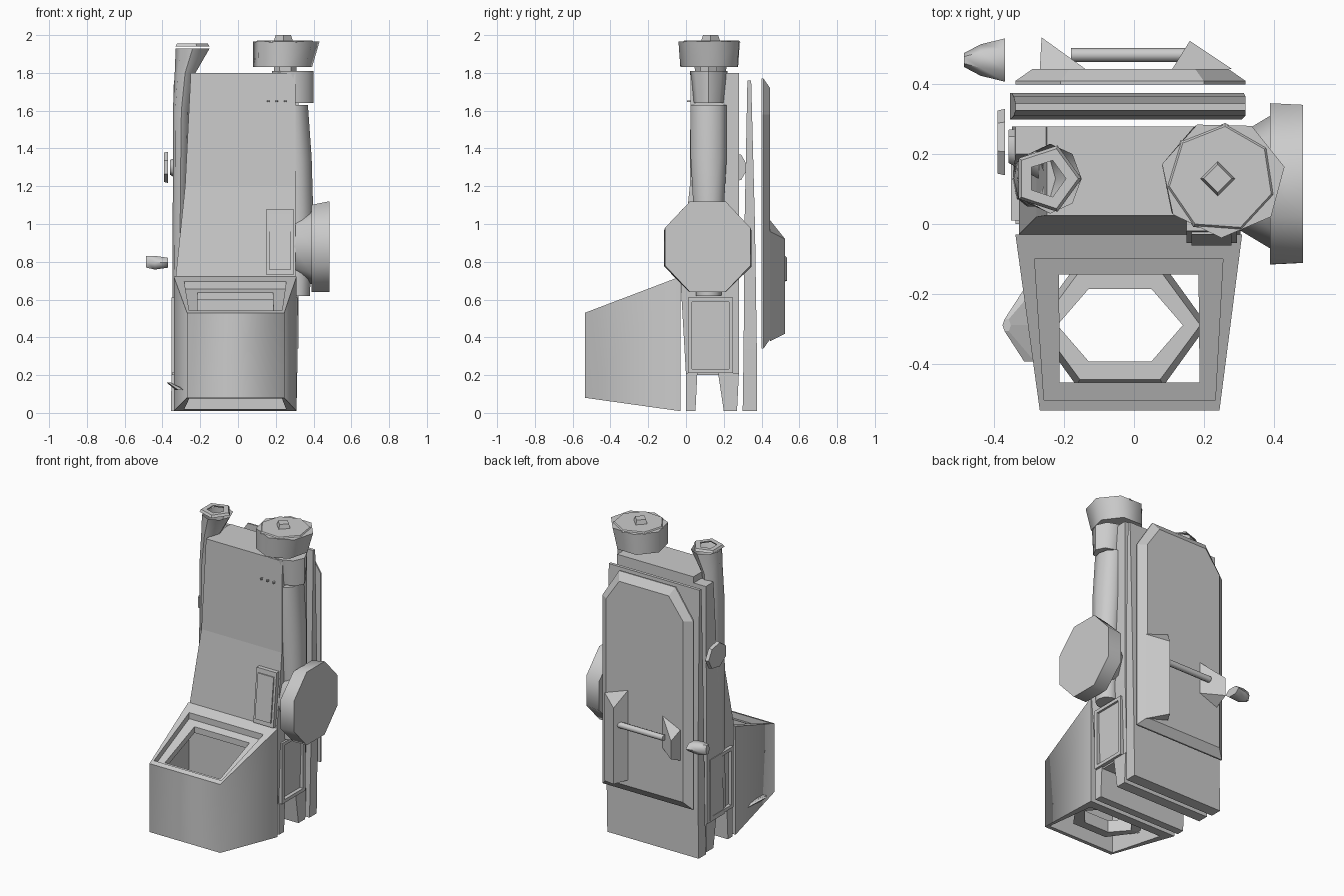
import bpy, bmesh, math
from mathutils import Vector


def finish(name, bm, smooth=0):
    bmesh.ops.recalc_face_normals(bm, faces=bm.faces[:])
    me = bpy.data.meshes.new(name)
    bm.to_mesh(me)
    bm.free()
    ob = bpy.data.objects.new(name, me)
    bpy.context.collection.objects.link(ob)
    if smooth:
        bpy.ops.object.select_all(action='DESELECT')
        ob.select_set(True)
        bpy.context.view_layer.objects.active = ob
        bpy.ops.object.shade_smooth_by_angle(angle=math.radians(smooth))
    return ob


def loft(name, rings, caps=True, closed=False, smooth=0):
    """Skin a list of equal-length point rings."""
    bm = bmesh.new()
    vs = [[bm.verts.new(p) for p in r] for r in rings]
    n = len(vs[0])
    pairs = list(zip(vs, vs[1:])) + ([(vs[-1], vs[0])] if closed else [])
    for a, b in pairs:
        for i in range(n):
            j = (i + 1) % n
            bm.faces.new((a[i], a[j], b[j], b[i]))
    if caps and not closed:
        bm.faces.new(vs[0])
        bm.faces.new(vs[-1])
    return finish(name, bm, smooth)


def rect(x0, x1, y0, y1, z):
    return [(x0, y0, z), (x1, y0, z), (x1, y1, z), (x0, y1, z)]


def box(name, x0, x1, y0, y1, z0, z1):
    return loft(name, [rect(x0, x1, y0, y1, z0), rect(x0, x1, y0, y1, z1)])


def circ(c, rx, ry, n=8, axis='z', turn=0.0):
    out = []
    for i in range(n):
        a = turn + math.tau * i / n
        u, v = rx * math.cos(a), ry * math.sin(a)
        d = (u, v, 0) if axis == 'z' else (0, u, v)
        out.append(Vector(c) + Vector(d))
    return out


def frame(name, x0, x1, ya, yb, za, zb, t):
    """Rectangular frame lying on a side wall."""
    def r(x, m):
        return [(x, ya + m, za + m), (x, yb - m, za + m), (x, yb - m, zb - m), (x, ya + m, zb - m)]
    return loft(name, [r(x0, 0), r(x1, 0), r(x1, t), r(x0, t)], closed=True)


# Main cabinet, its front flaring out toward the hopper
loft("cabinet", [
    rect(-0.33, 0.29, 0.0, 0.28, 0.20),
    rect(-0.33, 0.305, -0.03, 0.28, 0.72),
    rect(-0.28, 0.305, 0.02, 0.28, 1.20),
    rect(-0.25, 0.305, 0.025, 0.28, 1.80)])
loft("left_side_panel", [rect(-0.35, -0.27, 0.10, 0.28, 0.20),
                         rect(-0.34, -0.25, 0.20, 0.28, 1.76)])

# Feet rails below the cabinet
loft("rear_foot", [rect(-0.34, 0.30, 0.20, 0.27, 0.01), rect(-0.34, 0.30, 0.17, 0.28, 0.21)])
loft("front_foot", [rect(-0.34, 0.30, 0.0, 0.05, 0.01), rect(-0.34, 0.30, 0.0, 0.06, 0.21)])

# Hopper: tapered open shell with a stepped rim above and below
def hopper_ring(m, top, drop=0.0):
    y0, y1 = -0.535 + m[2], -0.03 - m[3]
    pts = [(-0.27 + m[0], y0), (0.245 - m[0], y0), (0.31 - m[1], y1), (-0.34 + m[1], y1)]
    f = (lambda y: 0.53 + 0.38 * (y + 0.535)) if top else (lambda y: 0.08 - 0.14 * (y + 0.535))
    return [(x, y, f(y) + drop) for x, y in pts]

none, rim, hole = (0, 0, 0, 0), (0.012, 0.055, 0.03, 0.07), (0.057, 0.125, 0.08, 0.115)
loft("hopper_shell", [hopper_ring(none, False), hopper_ring(none, True)], caps=False, smooth=86)
loft("hopper_lining", [
    hopper_ring(none, True), hopper_ring(rim, True), hopper_ring(rim, True, -0.04),
    hopper_ring(hole, True, -0.04), hopper_ring(hole, True, -0.08),
    hopper_ring(rim, True, -0.08), hopper_ring(rim, False, 0.03),
    hopper_ring(rim, False), hopper_ring(none, False)], caps=False)

# Chute ring inside the hopper and the spout through its left wall
c = (-0.04, -0.29)
loft("chute_ring", [
    circ((*c, 0.13), 0.25, 0.20, 6), circ((*c, 0.20), 0.23, 0.18, 6),
    circ((*c, 0.20), 0.18, 0.12, 6), circ((*c, 0.12), 0.18, 0.12, 6)], closed=True)
loft("chute_spout", [circ((-0.30, -0.29, 0.12), 0.03, 0.12, 6),
                     circ((-0.365, -0.29, 0.16), 0.012, 0.02, 6)])

# Rear slab and skirting
loft("rear_slab", [rect(-0.355, 0.31, 0.30, 0.375, 0.01), rect(-0.35, 0.315, 0.305, 0.375, 0.34),
                   rect(-0.345, 0.32, 0.31, 0.365, 1.0), rect(-0.34, 0.32, 0.325, 0.345, 1.76)])

# Rear door with clipped upper corners and bevelled edge
def door(y, m):
    p = [(-0.34 + m, 0.34 + m), (0.32 - m, 0.34 + m), (0.32 - m, 1.58),
         (0.20 - m / 2, 1.77 - m), (-0.21 + m / 2, 1.77 - m), (-0.34 + m, 1.58)]
    return [(x, y, z) for x, z in p]

loft("rear_door", [door(0.40, 0.0), door(0.41, 0.0), door(0.445, 0.05)])

# Door push bar with triangular brackets
loft("push_bar", [circ((-0.18, 0.485, 0.80), 0.02, 0.02, 8, 'x'),
                  circ((0.18, 0.485, 0.80), 0.02, 0.02, 8, 'x')], smooth=50)
def bracket(name, xa, xb, tip, y, za, zb):
    loft(name, [[(xa, 0.445, za), (xb, 0.445, za + 0.05), (tip, y, za + 0.04)],
                [(xa, 0.445, zb - 0.06), (xb, 0.445, zb), (tip, y, zb - 0.10)]])
bracket("left_bracket", -0.27, -0.14, -0.265, 0.535, 0.66, 0.92)
bracket("right_bracket", 0.28, 0.11, 0.16, 0.525, 0.38, 1.02)

# Small knob on the rear left corner
loft("corner_knob", [circ((-0.487, 0.47, 0.80), 0.02, 0.035, 6, 'x'),
                     circ((-0.44, 0.47, 0.795), 0.045, 0.042, 6, 'x'),
                     circ((-0.37, 0.47, 0.795), 0.062, 0.03, 6, 'x')], smooth=60)

# Left wall knob
loft("left_knob", [circ((-0.27, 0.20, 1.29), 0.08, 0.09, 7, 'x'),
                   circ((-0.36, 0.22, 1.30), 0.05, 0.04, 7, 'x')], smooth=50)
loft("left_knob_disc", [circ((-0.37, 0.23, 1.30), 0.10, 0.085, 7, 'x'),
                        circ((-0.392, 0.23, 1.30), 0.095, 0.08, 7, 'x')])

# Left pipe, flaring open at the top, with a thin lip
loft("left_pipe", [circ((x, 0.13, z), rx, ry, 8) for x, z, rx, ry in (
    (-0.31, 0.21, 0.04, 0.08), (-0.305, 1.20, 0.04, 0.08), (-0.30, 1.60, 0.045, 0.08),
    (-0.28, 1.80, 0.055, 0.08), (-0.24, 1.93, 0.09, 0.10))], caps=False, smooth=50)
loft("left_pipe_lip", [circ((-0.25, 0.13, z), r, r, 5) for z, r in (
    (1.94, 0.10), (1.955, 0.09), (1.955, 0.055), (1.945, 0.06))], closed=True)

# Right pipe, neck and cap
loft("right_pipe", [circ((x, 0.12, z), rx, ry, 10) for x, z, rx, ry in (
    (0.31, 0.62, 0.07, 0.07), (0.315, 1.00, 0.085, 0.08),
    (0.305, 1.35, 0.085, 0.10), (0.29, 1.63, 0.08, 0.10))], smooth=50)
loft("right_neck", [circ((0.30, 0.12, 1.64), 0.10, 0.08, 8), circ((0.29, 0.12, 1.81), 0.11, 0.10, 8)], smooth=50)
loft("cap_stem", [circ((0.25, 0.12, 1.80), 0.06, 0.05, 6), circ((0.25, 0.12, 1.84), 0.06, 0.05, 6)])
loft("pipe_cap", [circ((0.235, 0.13, 1.83), 0.16, 0.16, 7, turn=0.2),
                  circ((0.255, 0.13, 1.965), 0.18, 0.17, 7, turn=0.2)], smooth=60)
loft("cap_disc", [circ((0.25, 0.13, 1.96), 0.16, 0.16, 7, turn=0.6),
                  circ((0.25, 0.13, 1.972), 0.15, 0.15, 7, turn=0.6)])
loft("cap_button", [circ((0.24, 0.13, 1.97), 0.05, 0.05, 4),
                    circ((0.24, 0.13, 2.0), 0.04, 0.04, 4)])

# Large hand wheel on the right wall
loft("wheel_hub", [circ((0.29, 0.12, 0.88), 0.13, 0.15, 8, 'x'),
                   circ((0.39, 0.12, 0.88), 0.19, 0.20, 8, 'x')], smooth=50)
loft("hand_wheel", [circ((0.39, 0.115, 0.87), 0.25, 0.25, 8, 'x', 0.39),
                    circ((0.485, 0.115, 0.88), 0.245, 0.26, 8, 'x', 0.39)], smooth=50)

# Front control box and side service hatches
loft("control_box", [rect(0.15, 0.295, -0.055, 0.05, 0.73), rect(0.15, 0.295, -0.02, 0.05, 1.08)])
loft("control_face", [rect(0.165, 0.28, -0.062, 0.0, 0.76), rect(0.165, 0.28, -0.03, 0.0, 1.05)])
frame("right_hatch_frame", 0.28, 0.315, 0.01, 0.25, 0.21, 0.61, 0.022)
frame("left_hatch_frame", -0.352, -0.32, 0.01, 0.25, 0.21, 0.61, 0.022)

# Small studs on the upper front
for i in range(3):
    loft("front_stud", [circ((0.16 + 0.045 * i, 0.015, 1.645), 0.006, 0.012, 6),
                        circ((0.16 + 0.045 * i, 0.015, 1.655), 0.006, 0.012, 6)])
